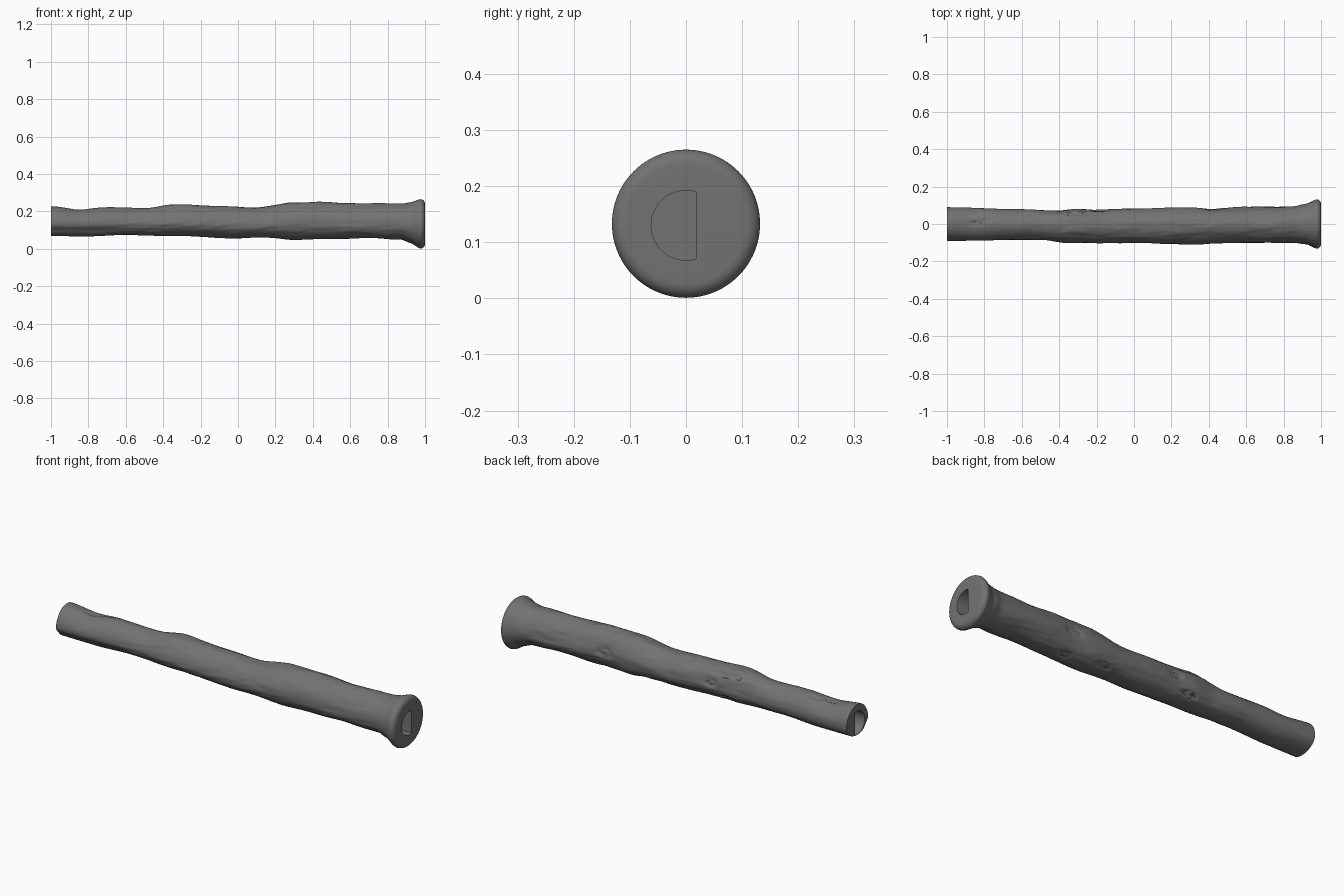
import bpy, bmesh, math
from mathutils import Vector, noise

if "Cube" in bpy.data.objects:
    bpy.data.objects.remove(bpy.data.objects["Cube"])

SEG, RINGS, CZ = 96, 300, 0.133

# Silhouette curves read along the length: (x, value)
TOP = [(-1, .228), (-.85, .211), (-.7, .221), (-.5, .217), (-.33, .241), (-.1, .228), (.1, .221),
       (.3, .245), (.45, .25), (.7, .241), (.88, .242), (.93, .25), (.965, .263)]
BOTTOM = [(-1, .068), (-.8, .066), (-.6, .074), (-.3, .068), (0, .056), (.15, .06), (.3, .048),
          (.5, .051), (.7, .057), (.87, .05), (.93, .028), (.965, .005)]
BACK = [(-1, .09), (-.6, .078), (-.42, .071), (-.3, .082), (-.2, .076), (0, .08), (.3, .088),
        (.42, .081), (.6, .089), (.85, .094), (.93, .11), (.965, .128)]
FRONT = [(-1, -.09), (-.5, -.083), (-.35, -.098), (0, -.102), (.3, -.108), (.6, -.102), (.85, -.099),
         (.93, -.11), (.965, -.128)]

# Chipped hollows: x, angle in degrees, length, angular width, depth
CHIPS = [(-.84, 88, .05, .2, .06), (-.78, 75, .03, .15, .05), (-.28, 48, .09, .14, .06),
         (.42, 10, .05, .25, .07), (-.19, 15, .04, .25, .08), (-.28, -40, .05, .3, .08),
         (.22, -60, .05, .25, .08), (.43, -75, .035, .35, .08)]


def sample(curve, x):
    for (x0, v0), (x1, v1) in zip(curve, curve[1:]):
        if x <= x1:
            t = (x - x0) / (x1 - x0)
            if x < .9:
                t = t * t * (3 - 2 * t)
            return v0 + (v1 - v0) * t
    return curve[-1][1]


def angle_gap(a, deg):
    return (a - math.radians(deg) + math.pi) % (2 * math.pi) - math.pi


def carved(x, a):
    """Radial scale: long twisting bark ridges, a front groove and chipped hollows."""
    fade = min(1, max(0, (.95 - x) / .12))
    tw = a + .9 * x
    p = Vector((x * 3.2, math.cos(tw) * 1.5, math.sin(tw) * 1.5))
    s = .045 * noise.noise(p) + .025 * noise.noise(p * 2.7) + .01 * noise.noise(p * 6)
    # shallow groove low on the front of the thin end
    w = max(0, min(1, (-.55 - x) / .2))
    s = s * (1 - .6 * w) - .08 * w * math.exp(-(angle_gap(a, 212) / .3) ** 2)
    for hx, deg, length, width, depth in CHIPS:
        q = ((x - hx) / length) ** 2 + (angle_gap(a, deg) / width) ** 2
        if q < 4:
            rough = 1 + .8 * noise.noise(p * 8)
            s -= depth * rough * math.exp(-q ** 3)
    return 1 + s * fade


# Carved shaft
bm = bmesh.new()
rings = []


def add_ring(point):
    rings.append([bm.verts.new(point(2 * math.pi * j / SEG)) for j in range(SEG)])


for i in range(RINGS + 1):
    x = -1 + 1.965 * i / RINGS
    t, b, k, f = (sample(c, x) for c in (TOP, BOTTOM, BACK, FRONT))

    def shaft_point(a):
        s, ca, sa = carved(x, a), math.cos(a), math.sin(a)
        return (x, s * ca * (k if ca > 0 else -f), CZ + s * sa * (t - CZ if sa > 0 else CZ - b))
    add_ring(shaft_point)

# Rounded flange rim
for i in range(1, 11):
    e = math.radians(-10 + 10 * i)
    x, r = .976 + .024 * math.sin(e), .106 + .026 * math.cos(e)
    add_ring(lambda a: (x, r * math.cos(a), CZ + r * math.sin(a)))

for r0, r1 in zip(rings, rings[1:]):
    for j in range(SEG):
        n = (j + 1) % SEG
        bm.faces.new((r0[j], r0[n], r1[n], r1[j]))
bm.faces.new(rings[0])
bm.faces.new(rings[-1])
bmesh.ops.recalc_face_normals(bm, faces=bm.faces[:])
mesh = bpy.data.meshes.new("handle")
bm.to_mesh(mesh)
bm.free()
handle = bpy.data.objects.new("handle", mesh)
bpy.context.collection.objects.link(handle)

# Dark grey finish
grey = bpy.data.materials.new("dark_grey")
grey.diffuse_color = (.17, .17, .17, 1)
grey.use_nodes = True
grey.node_tree.nodes["Principled BSDF"].inputs["Base Color"].default_value = grey.diffuse_color
mesh.materials.append(grey)


def socket_cutter(name, x0, x1):
    """D-shaped prism: round on the front, flat on the back."""
    c = bmesh.new()
    a0 = math.acos(.018 / .062)
    pts = [a0 + (2 * math.pi - 2 * a0) * i / 40 for i in range(41)]
    face = c.faces.new([c.verts.new((x0, .062 * math.cos(a), .13 + .062 * math.sin(a))) for a in pts])
    ext = bmesh.ops.extrude_face_region(c, geom=[face])
    bmesh.ops.translate(c, vec=(x1 - x0, 0, 0),
                        verts=[v for v in ext["geom"] if isinstance(v, bmesh.types.BMVert)])
    c.faces.new([v for v in face.verts]) if not face.is_valid else None
    bmesh.ops.recalc_face_normals(c, faces=c.faces[:])
    m = bpy.data.meshes.new(name)
    c.to_mesh(m)
    c.free()
    m.materials.append(grey)
    o = bpy.data.objects.new(name, m)
    o.hide_render = True
    bpy.context.collection.objects.link(o)
    return o


# D-shaped sockets in both ends
bpy.context.view_layer.objects.active = handle
handle.select_set(True)
for name, x0, x1 in (("flange_socket", .5, 1.1), ("thin_end_socket", -1.1, -.75)):
    cutter = socket_cutter(name, x0, x1)
    mod = handle.modifiers.new(name, "BOOLEAN")
    mod.operation, mod.solver, mod.object = "DIFFERENCE", "EXACT", cutter
    bpy.ops.object.modifier_apply(modifier=mod.name)
    bpy.data.objects.remove(cutter)

bpy.ops.object.shade_smooth_by_angle(angle=math.radians(35))
